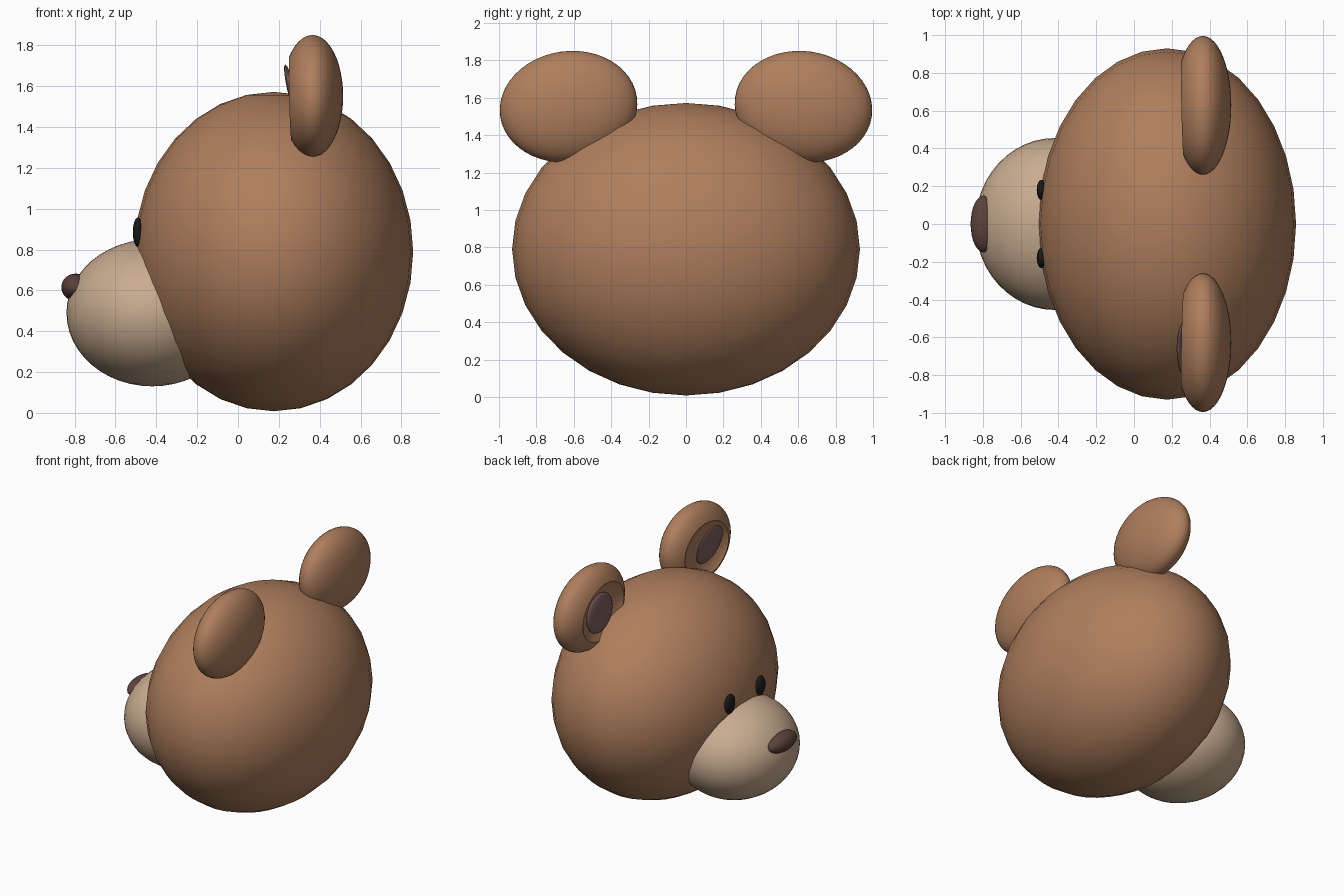
import bpy
from math import radians

if "Cube" in bpy.data.objects:
    bpy.data.objects.remove(bpy.data.objects["Cube"])


def material(name, rgb):
    m = bpy.data.materials.new(name)
    m.diffuse_color = (*rgb, 1)
    m.use_nodes = True
    m.node_tree.nodes["Principled BSDF"].inputs["Base Color"].default_value = m.diffuse_color
    return m


fur = material("brown_fur", (0.43, 0.21, 0.11))
cream = material("cream_fur", (0.58, 0.41, 0.28))
dark = material("dark_brown", (0.11, 0.055, 0.045))
pink = material("inner_ear", (0.22, 0.115, 0.115))
black = material("eye_black", (0.012, 0.01, 0.01))


def ellipsoid(name, loc, radii, mat, rot=(0, 0, 0), seg=32, rings=16):
    bpy.ops.mesh.primitive_uv_sphere_add(segments=seg, ring_count=rings, radius=1,
                                         location=loc, rotation=[radians(a) for a in rot])
    ob = bpy.context.object
    ob.name = name
    ob.scale = radii
    bpy.ops.object.transform_apply(location=False, rotation=False, scale=True)
    ob.data.materials.append(mat)
    bpy.ops.object.shade_smooth()
    return ob


# head, muzzle and nose
ellipsoid("head", (0.175, 0, 0.79), (0.683, 0.93, 0.782), fur)
ellipsoid("muzzle", (-0.42, 0, 0.49), (0.42, 0.455, 0.36), cream, seg=48, rings=24)
ellipsoid("nose", (-0.795, 0, 0.615), (0.07, 0.15, 0.067), dark)

for side, tag in ((1, "left"), (-1, "right")):
    # eyes
    ellipsoid("eye_" + tag, (-0.49, 0.18 * side, 0.885), (0.025, 0.053, 0.072), black)

    # ears: flattened ellipsoids with a scooped front
    ear = ellipsoid("ear_" + tag, (0.365, 0.628 * side, 1.552), (0.15, 0.369, 0.297), fur,
                    rot=(-8 * side, 0, 0), seg=48, rings=24)
    scoop = ellipsoid("ear_scoop_" + tag, (0.2, 0.605 * side, 1.535), (0.115, 0.29, 0.235), fur,
                      rot=(-8 * side, 0, 0), seg=48, rings=24)
    scoop.hide_render = True
    cut = ear.modifiers.new("scoop", "BOOLEAN")
    cut.operation = "DIFFERENCE"
    cut.solver = "EXACT"
    cut.object = scoop
    bpy.ops.object.select_all(action="DESELECT")
    ear.select_set(True)
    bpy.context.view_layer.objects.active = ear
    bpy.ops.object.modifier_apply(modifier=cut.name)
    bpy.ops.object.shade_smooth_by_angle(angle=radians(35))
    bpy.data.objects.remove(scoop)

# inner ear pads; the right one leans forward out of its scoop
ellipsoid("inner_ear_left", (0.285, 0.62, 1.53), (0.025, 0.15, 0.145), pink)
ellipsoid("inner_ear_right", (0.267, -0.66, 1.56), (0.02, 0.145, 0.15), pink, rot=(0, -14, 0))
